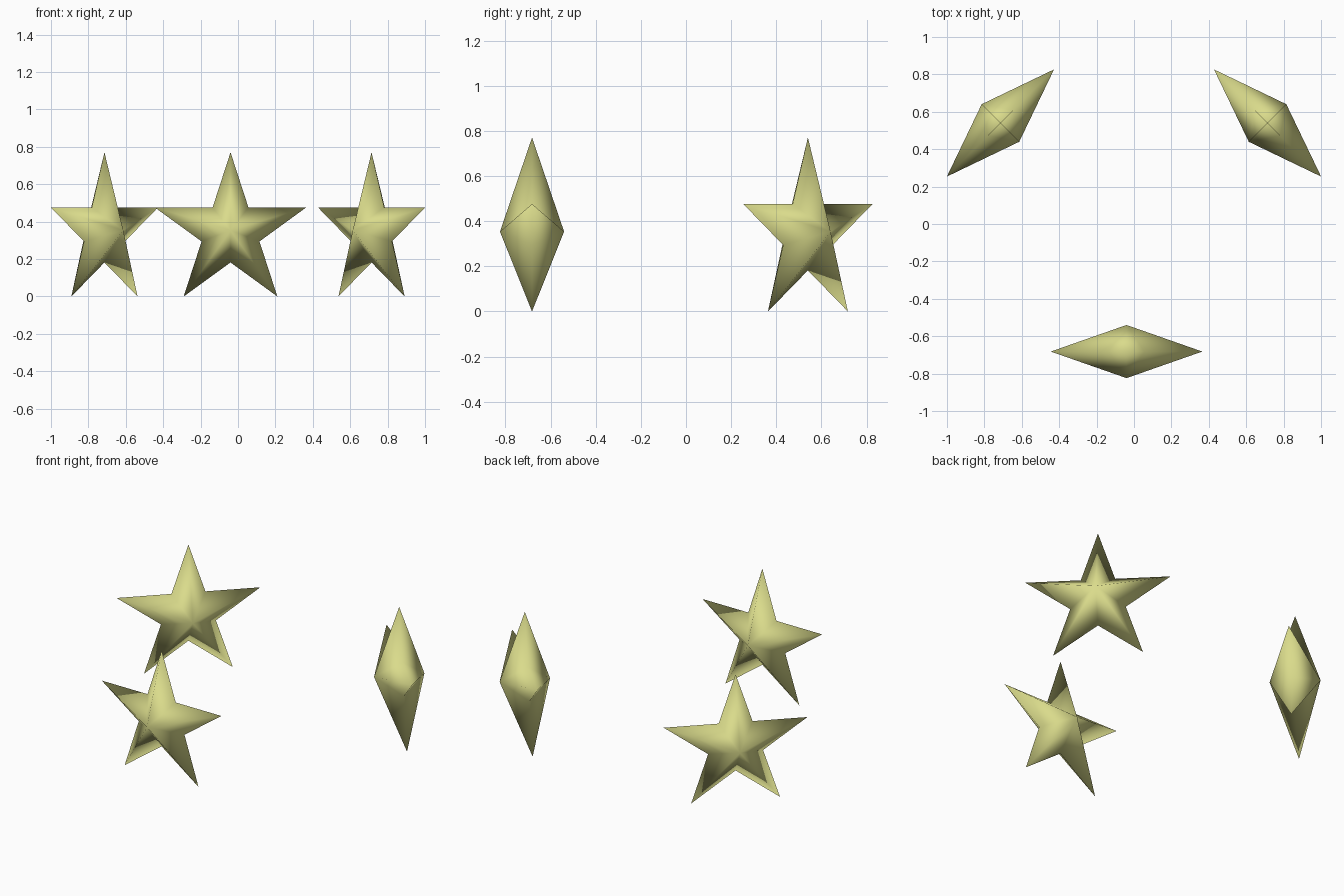
import bpy, bmesh, math
from mathutils import Matrix

if "Cube" in bpy.data.objects:
    bpy.data.objects.remove(bpy.data.objects["Cube"])

R = 0.426            # tip radius
r = R * 0.382        # inner radius of a true five-pointed star
DEPTH = 0.142        # centre peak height on each side
CZ = R * math.cos(math.radians(36))

mat = bpy.data.materials.new("pale_yellow")
mat.diffuse_color = (0.70, 0.71, 0.26, 1)
mat.use_nodes = True
mat.node_tree.nodes["Principled BSDF"].inputs["Base Color"].default_value = mat.diffuse_color


def star(name, x, y, turn):
    """Faceted star: ten-point outline joined to a front and a back peak."""
    bm = bmesh.new()
    ring = []
    for i in range(10):
        rad = R if i % 2 == 0 else r
        a = math.radians(90 + 36 * i)
        ring.append(bm.verts.new((rad * math.cos(a), 0, CZ + rad * math.sin(a))))
    for side in (-1, 1):
        peak = bm.verts.new((0, side * DEPTH, CZ + 0.009))
        for i in range(10):
            bm.faces.new((ring[i], ring[(i + 1) % 10], peak))
    bmesh.ops.recalc_face_normals(bm, faces=bm.faces)
    for f in bm.faces:
        f.smooth = True
    bm.transform(Matrix.Translation((x, y, 0)) @ Matrix.Rotation(math.radians(turn), 4, 'Z'))
    me = bpy.data.meshes.new(name)
    bm.to_mesh(me)
    bm.free()
    me.materials.append(mat)
    ob = bpy.data.objects.new(name, me)
    bpy.context.collection.objects.link(ob)


# Three stars around the centre
star("front_star", -0.04, -0.682, 0)
star("left_star", -0.714, 0.54, 45)
star("right_star", 0.714, 0.54, 135)
